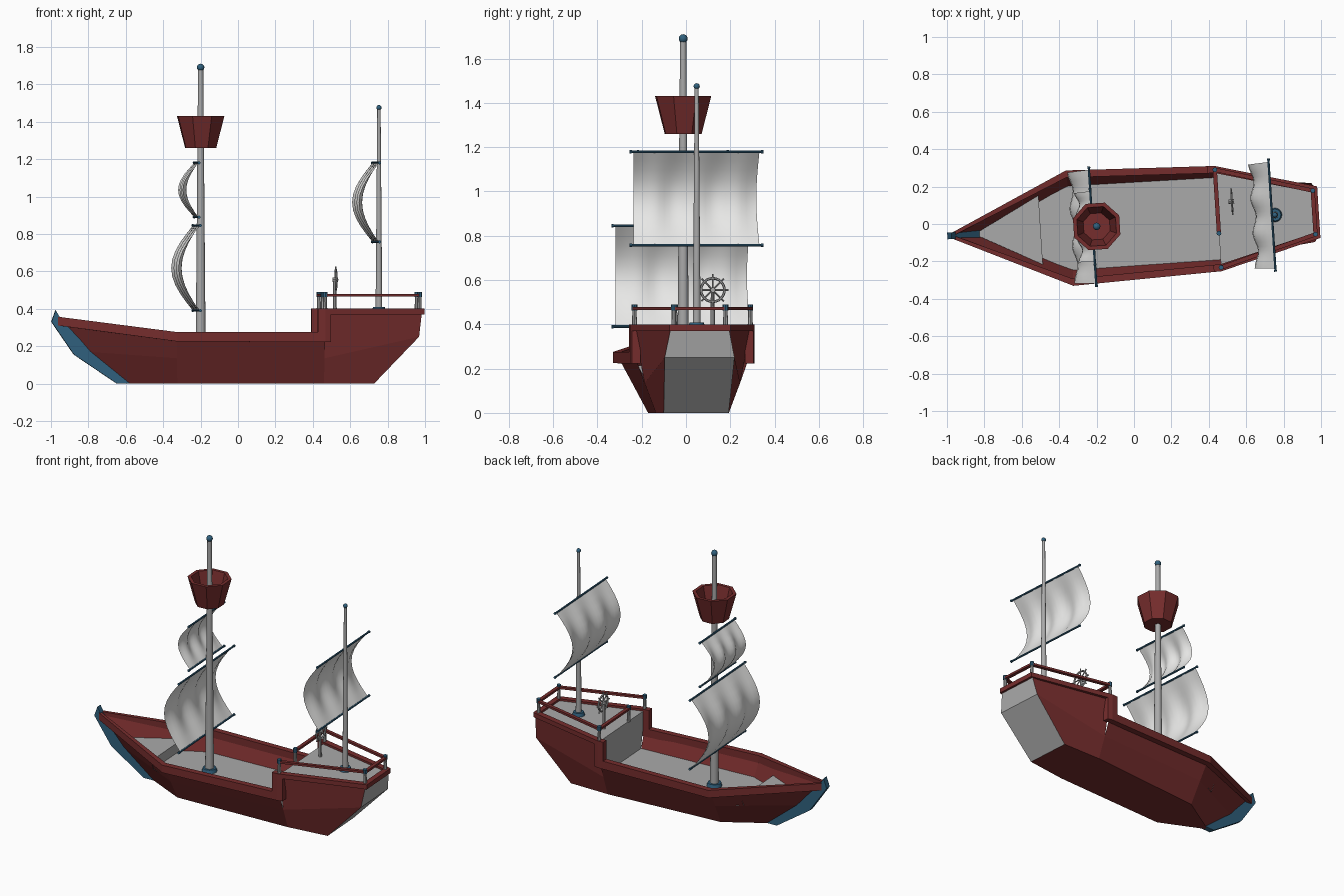
import bpy, bmesh, math
from mathutils import Matrix, Vector

if "Cube" in bpy.data.objects:
    bpy.data.objects.remove(bpy.data.objects["Cube"])

TURN = Matrix.Rotation(0.064, 4, 'Z')   # the ship sits slightly turned on the grid

def mat(name, r, g, b):
    m = bpy.data.materials.new(name)
    m.diffuse_color = (r, g, b, 1)
    m.use_nodes = True
    m.node_tree.nodes["Principled BSDF"].inputs["Base Color"].default_value = m.diffuse_color
    return m

RED = mat("dark_red_wood", 0.18, 0.026, 0.026)
GREY = mat("grey_wood", 0.40, 0.40, 0.40)
BLUE = mat("blue_trim", 0.03, 0.12, 0.21)
WHITE = mat("sail_white", 0.80, 0.80, 0.79)

def finish(name, bm, mats, smooth=False, normals=True):
    bmesh.ops.remove_doubles(bm, verts=bm.verts, dist=1e-5)
    if normals:
        bmesh.ops.recalc_face_normals(bm, faces=bm.faces)
    bm.transform(TURN)
    me = bpy.data.meshes.new(name)
    bm.to_mesh(me)
    bm.free()
    for m in mats:
        me.materials.append(m)
    ob = bpy.data.objects.new(name, me)
    bpy.context.collection.objects.link(ob)
    if smooth:
        bpy.context.view_layer.objects.active = ob
        ob.select_set(True)
        bpy.ops.object.shade_smooth_by_angle(angle=math.radians(40))
        ob.select_set(False)
    return ob

def face(bm, pts, mi=0):
    f = bm.faces.new([bm.verts.new(p) for p in pts])
    f.material_index = mi

def rod(name, a, b, r1, r2, m, sides=12):
    a, b = Vector(a), Vector(b)
    d = b - a
    bm = bmesh.new()
    M = Matrix.Translation((a + b) / 2) @ d.to_track_quat('Z', 'Y').to_matrix().to_4x4()
    bmesh.ops.create_cone(bm, cap_ends=True, segments=sides, radius1=r1, radius2=r2, depth=d.length, matrix=M)
    return finish(name, bm, [m], True)

def beam(name, a, b, w, h, m):
    a, b = Vector(a), Vector(b)
    d = b - a
    bm = bmesh.new()
    M = Matrix.Translation((a + b) / 2) @ Matrix.Rotation(math.atan2(d.y, d.x), 4, 'Z')
    bmesh.ops.create_cube(bm, size=1, matrix=M @ Matrix.Diagonal((d.length, w, h, 1)))
    return finish(name, bm, [m])

def ball(name, c, r):
    bm = bmesh.new()
    bmesh.ops.create_uvsphere(bm, u_segments=12, v_segments=8, radius=r, matrix=Matrix.Translation(c))
    finish(name, bm, [BLUE], True)

# Hull shell: bottom, middle and top point at each station from bow to stern
stations = [
    [(-.60, .008, 0), (-.81, .008, .17), (-.96, .008, .345)],
    [(-.335, .15, 0), (-.34, .222, .135), (-.345, .292, .265)],
    [(.45, .165, 0), (.45, .216, .135), (.45, .262, .265)],
    [(.45, .165, 0), (.45, .216, .135), (.45, .266, .39)],
    [(.72, .147, 0), (.96, .158, .25), (.978, .130, .39)],
]
flip = lambda p: (p[0], -p[1], p[2])
bm = bmesh.new()
for a, b in zip(stations, stations[1:]):
    if a[0] == b[0]:
        continue
    for i in range(2):
        q = [a[i], b[i], b[i + 1], a[i + 1]]
        face(bm, q)
        face(bm, [flip(p) for p in q])
    face(bm, [a[0], b[0], flip(b[0]), flip(a[0])])
s = stations[-1]
for i in range(2):                       # grey transom
    face(bm, [s[i], s[i + 1], flip(s[i + 1]), flip(s[i])], 1)
finish("hull", bm, [RED, GREY])

# Decks and the walls between their levels
def deck(name, half, z):
    bm = bmesh.new()
    face(bm, [(x, y, z) for x, y in half] + [(x, -y, z) for x, y in reversed(half)])
    finish(name, bm, [GREY])

deck("main_deck", [(-.5, .155), (-.34, .225), (.45, .22)], .15)
deck("bow_deck", [(-.84, .008), (-.5, .185)], .215)
deck("quarter_deck", [(.45, .264), (.975, .13)], .387)
bm = bmesh.new()
face(bm, [(-.5, .155, .15), (-.5, .185, .215), (-.5, -.185, .215), (-.5, -.155, .15)])
face(bm, [(.45, .22, .15), (.45, .264, .387), (.45, -.264, .387), (.45, -.22, .15)])
finish("deck_steps", bm, [GREY])

# Rim board along both sides, stepping up to the quarter deck
def rim_y(x):
    pts = [(-.97, .018), (-.345, .309), (.45, .282), (.99, .138)]
    for (x0, y0), (x1, y1) in zip(pts, pts[1:]):
        if x <= x1:
            return y0 + (y1 - y0) * (x - x0) / (x1 - x0)
    return pts[-1][1]

steps = [(-.965, .31, .357), (-.345, .225, .275), (.41, .222, .275), (.41, .222, .40),
         (.45, .222, .40), (.48, .222, .40), (.48, .37, .40), (.99, .37, .40)]
bm = bmesh.new()
for sy in (1, -1):
    rings = []
    for x, zb, zt in steps:
        yo = rim_y(x)
        yi = max(yo - .038, .001)
        rings.append([bm.verts.new((x, sy * y, z)) for y, z in ((yo, zb), (yo, zt), (yi, zt), (yi, zb))])
    for a, b in zip(rings, rings[1:]):
        for i in range(4):
            j = (i + 1) % 4
            bm.faces.new((a[i], a[j], b[j], b[i]))
    bm.faces.new(rings[0])
    bm.faces.new(rings[-1])
finish("rim_board", bm, [RED])
beam("stern_rim", (.973, -.135, .385), (.973, .135, .385), .034, .03, RED)

# Blue stem at the bow
bm = bmesh.new()
stem = [(-.978, .392), (-1.0, .33), (-.88, .155), (-.65, .0), (-.57, .0), (-.80, .185), (-.95, .345)]
face(bm, [(x, -.018, z) for x, z in stem])
ext = bmesh.ops.extrude_face_region(bm, geom=bm.faces[:])
bmesh.ops.translate(bm, vec=(0, .036, 0), verts=[v for v in ext["geom"] if isinstance(v, bmesh.types.BMVert)])
finish("bow_stem", bm, [BLUE])

# Railing: posts with blue caps, red handrails
corners = [(.45, -.078), (.45, .262), (.965, .117), (.965, -.117), (.45, -.262)]
for x, y in corners:
    rod("rail_post", (x, y, .385), (x, y, .47), .012, .009, GREY, 8)
    rod("rail_post_cap", (x, y, .462), (x, y, .49), .013, .013, BLUE, 8)
for a, b in zip(corners, corners[1:]):
    beam("hand_rail", (*a, .472), (*b, .472), .022, .014, RED)

# Masts
for x, z0, z1, r0, r1, rb in ((-.2, .15, 1.68, .027, .014, .02), (.755, .387, 1.465, .018, .009, .014)):
    rod("mast", (x, 0, z0), (x, 0, z1), r0, r1, GREY, 16)
    rod("mast_collar", (x, 0, z0), (x, 0, z0 + .022), r0 + .02, r0 + .014, BLUE, 12)
    ball("mast_ball", (x, 0, z1 + .01), rb)

# Crow's nest: open eight-sided tub
bm = bmesh.new()
prof = [(0, 1.26), (.088, 1.26), (.134, 1.43), (.112, 1.43), (.076, 1.285), (0, 1.285)]
vs = [bm.verts.new((r, 0, z)) for r, z in prof]
ed = [bm.edges.new(e) for e in zip(vs, vs[1:])]
bmesh.ops.spin(bm, geom=vs + ed, axis=(0, 0, 1), cent=(0, 0, 0), angle=math.tau, steps=8)
bm.transform(Matrix.Translation((-.2, 0, 0)) @ Matrix.Rotation(math.pi / 8, 4, 'Z'))
finish("crows_nest", bm, [RED])

# Sails: bulging sheets between two yards
def sail(name, x, z0, z1, half, depth):
    bm = bmesh.new()
    nu, nv = 24, 10
    grid = []
    for j in range(nv + 1):
        v = j / nv
        row = []
        for i in range(nu + 1):
            u = 2 * i / nu - 1
            d = depth + .012 * math.cos(u * math.pi * 3 + math.pi)
            b = math.sin(math.pi * v)
            row.append(bm.verts.new((x - d * b, half * u * (1 - .025 * b), z0 + (z1 - z0) * v)))
        grid.append(row)
    for a, b in zip(grid, grid[1:]):
        for i in range(nu):
            bm.faces.new((a[i], a[i + 1], b[i + 1], b[i]))
    finish(name, bm, [WHITE], True)
    for z in (z0, z1):
        rod("yard", (x, -half - .015, z), (x, half + .015, z), .006, .006, BLUE, 8)
        for s in (-1, 1):
            rod("yard_tip", (x, s * (half + .008), z), (x, s * (half + .018), z), .008, .008, BLUE, 8)

sail("main_lower_sail", -.222, .39, .845, .305, .105)
sail("main_upper_sail", -.222, .89, 1.18, .19, .075)
sail("aft_sail", .739, .757, 1.18, .285, .098)

# Steering wheel
wx, wy, wz = .53, .087, .555
bm = bmesh.new()
N, K, R, t = 24, 6, .053, .006
ring = [[bm.verts.new((wx + t * math.sin(k * math.tau / K),
                       wy + (R + t * math.cos(k * math.tau / K)) * math.cos(i * math.tau / N),
                       wz + (R + t * math.cos(k * math.tau / K)) * math.sin(i * math.tau / N)))
         for k in range(K)] for i in range(N)]
for i in range(N):
    for k in range(K):
        a, b = ring[i], ring[(i + 1) % N]
        bm.faces.new((a[k], a[(k + 1) % K], b[(k + 1) % K], b[k]))
finish("wheel_ring", bm, [GREY], True)
for i in range(4):
    c, s = .072 * math.cos(i * math.pi / 4), .072 * math.sin(i * math.pi / 4)
    rod("wheel_spoke", (wx, wy - c, wz - s), (wx, wy + c, wz + s), .004, .004, GREY, 6)
rod("wheel_hub", (wx - .018, wy, wz), (wx + .012, wy, wz), .012, .012, GREY, 8)
rod("wheel_post", (wx - .006, wy, .385), (wx - .006, wy, wz), .011, .008, GREY, 8)
